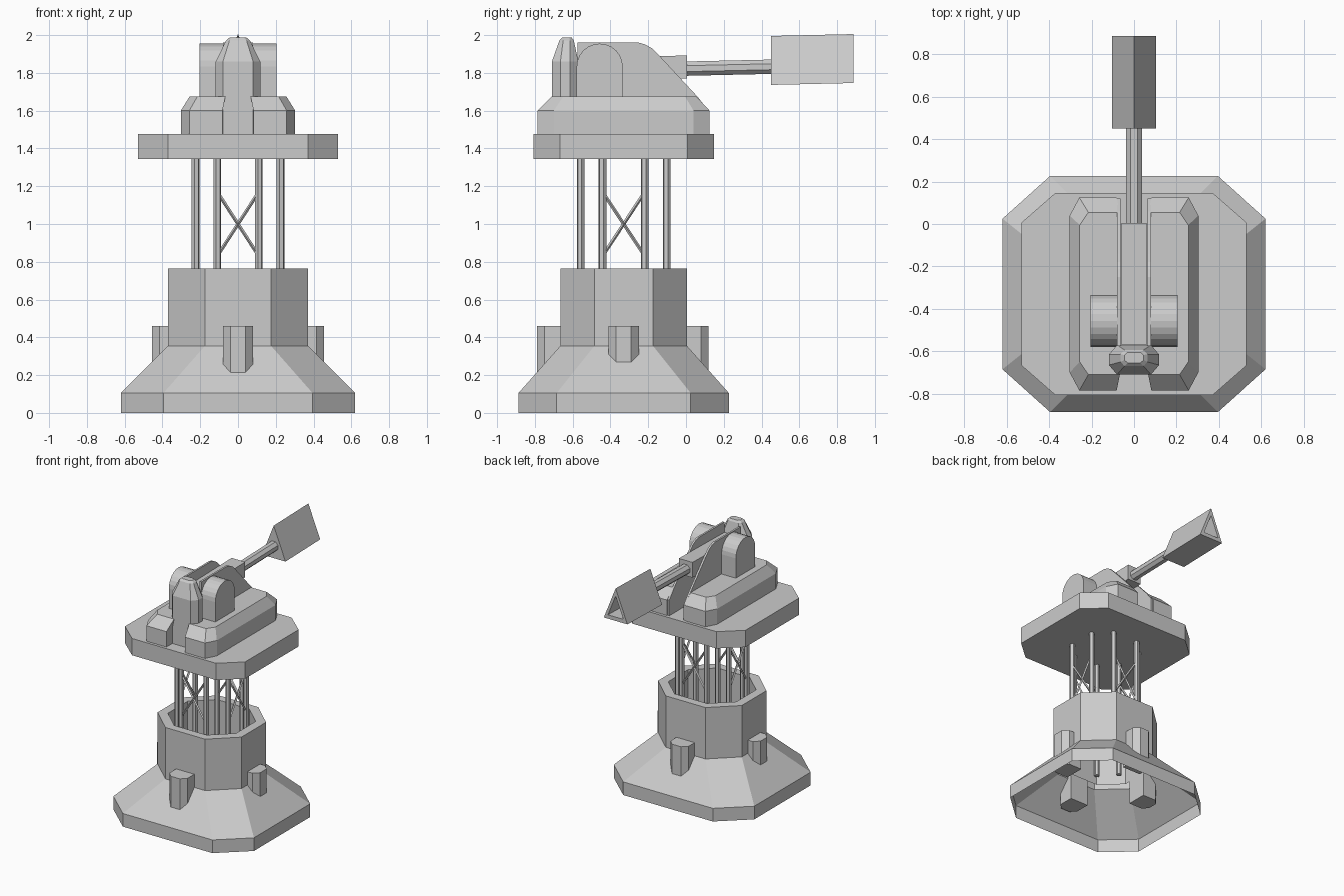
import bpy, bmesh, math
from mathutils import Vector

if "Cube" in bpy.data.objects:
    bpy.data.objects.remove(bpy.data.objects["Cube"])

CY = -0.33  # tower axis in y


def loft(name, rings, cap_start=True, cap_end=True):
    """Bridge rings of equal length into one flat-shaded object."""
    bm = bmesh.new()
    vs = [[bm.verts.new(p) for p in r] for r in rings]
    n = len(rings[0])
    for a, b in zip(vs, vs[1:]):
        for i in range(n):
            j = (i + 1) % n
            bm.faces.new((a[i], a[j], b[j], b[i]))
    if cap_start:
        bm.faces.new(vs[0][::-1])
    if cap_end:
        bm.faces.new(vs[-1])
    if cap_start and cap_end:
        bmesh.ops.recalc_face_normals(bm, faces=bm.faces)
    me = bpy.data.meshes.new(name)
    bm.to_mesh(me)
    bm.free()
    ob = bpy.data.objects.new(name, me)
    bpy.context.collection.objects.link(ob)
    return ob


def octagon(hx, hy, cx, cy, z, yc=CY):
    """Chamfered rectangle: half sizes hx, hy, with corners at cx and cy."""
    pts = [(cx, -hy), (hx, -cy), (hx, cy), (cx, hy),
           (-cx, hy), (-hx, cy), (-hx, -cy), (-cx, -hy)]
    return [(x, yc + y, z) for x, y in pts]


def extrude_x(name, profile, x0, x1):
    return loft(name, [[(x, y, z) for y, z in profile] for x in (x0, x1)])


def rod(name, p, q, r, sides=6):
    p, q = Vector(p), Vector(q)
    d = (q - p).normalized()
    u = d.orthogonal().normalized()
    v = d.cross(u)
    ang = [2 * math.pi * (i + 0.5) / sides for i in range(sides)]
    return loft(name, [[c + r * (math.cos(a) * u + math.sin(a) * v) for a in ang]
                       for c in (p, q)])


# Open-bottomed skirt and hollow tower
loft("base_tower", [
    octagon(0.62, 0.557, 0.395, 0.355, 0),
    octagon(0.62, 0.557, 0.395, 0.355, 0.105),
    octagon(0.37, 0.335, 0.175, 0.155, 0.355),
    octagon(0.37, 0.335, 0.175, 0.155, 0.765),
    octagon(0.30, 0.27, 0.142, 0.125, 0.765),
    octagon(0.30, 0.27, 0.142, 0.125, 0.355)], False, False)

# Four buttresses standing in the skirt slope
for k, reach in enumerate((0.46, 0.455, 0.45, 0.455)):
    a = k * math.pi / 2
    prof = [(-0.08, 0.30), (-0.08, reach - 0.04), (-0.04, reach),
            (0.04, reach), (0.08, reach - 0.04), (0.08, 0.30)]
    ring = [(t * math.cos(a) + d * math.sin(a),
             CY + t * math.sin(a) - d * math.cos(a)) for t, d in prof]
    loft("buttress", [[(x, y, z) for x, y in ring] for z in (0.17, 0.46)])

# Eight poles and the crossed braces between each pair
for sx in (-1, 1):
    for sy in (-1, 1):
        for px, py in ((0.11, 0.228), (0.225, 0.112)):
            x, y = sx * px, CY + sy * py
            rod("pole", (x, y, 0.40), (x, y, 1.36), 0.021)
for s in (-1, 1):
    for t in (-1, 1):
        y = CY + s * 0.228
        rod("brace", (-0.11 * t, y, 0.83), (0.11 * t, y, 1.17), 0.009, 4)
        x = s * 0.225
        rod("brace", (x, CY - 0.112 * t, 0.83), (x, CY + 0.112 * t, 1.17), 0.009, 4)

# Platform
loft("platform", [octagon(0.53, 0.477, 0.37, 0.337, z) for z in (1.343, 1.477)])

# Mirrored turret parts: side block, cheek plate, arched trunnion
cheek = [(-0.575, 1.47), (-0.575, 1.96), (-0.25, 1.96), (-0.215, 1.95),
         (-0.18, 1.93), (-0.14, 1.89), (0.06, 1.675), (0.12, 1.60), (0.12, 1.47)]
arch = [(-0.457 + 0.122 * math.cos(math.pi * i / 12),
         1.833 + 0.122 * math.sin(math.pi * i / 12)) for i in range(13)]
arch += [(-0.579, 1.60), (-0.335, 1.60)]
low = [(0.082, -0.785), (0.258, -0.785), (0.303, -0.70),
       (0.303, 0.04), (0.258, 0.125), (0.082, 0.125)]
top = [(0.067, -0.71), (0.215, -0.71), (0.256, -0.65),
       (0.256, -0.005), (0.215, 0.055), (0.067, 0.055)]
for s in (-1, 1):
    loft("side_block", [[(s * x, y, z) for x, y in r]
                        for r, z in ((low, 1.475), (low, 1.60), (top, 1.675))])
    extrude_x("cheek_plate", cheek, s * 0.064, s * 0.079)
    extrude_x("trunnion", arch, s * 0.07, s * 0.205)

# Pointed post behind the gun
loft("rear_post", [
    octagon(0.118, 0.07, 0.08, 0.025, 1.475, -0.64),
    octagon(0.118, 0.07, 0.08, 0.025, 1.86, -0.64),
    octagon(0.063, 0.038, 0.045, 0.018, 1.972, -0.632),
    octagon(0.045, 0.025, 0.03, 0.012, 1.987, -0.63)])

# Breech block and barrel, tilted slightly upward
extrude_x("breech", [(-0.57, 1.76), (-0.57, 1.88), (0.005, 1.892), (0.005, 1.77)],
          -0.06, 0.06)
rod("barrel", (0, -0.02, 1.822), (0, 0.47, 1.833), 0.041, 8)


# Triangular muzzle with a hollow open end
def triangle(y, scale):
    zc = 1.813 + 0.023 * y
    return [(x * scale, y, zc + z * scale)
            for x, z in ((-0.104, -0.087), (0.104, -0.087), (0, 0.172))]


loft("muzzle", [triangle(0.45, 1), triangle(0.887, 1),
                triangle(0.887, 0.65), triangle(0.60, 0.65)])
